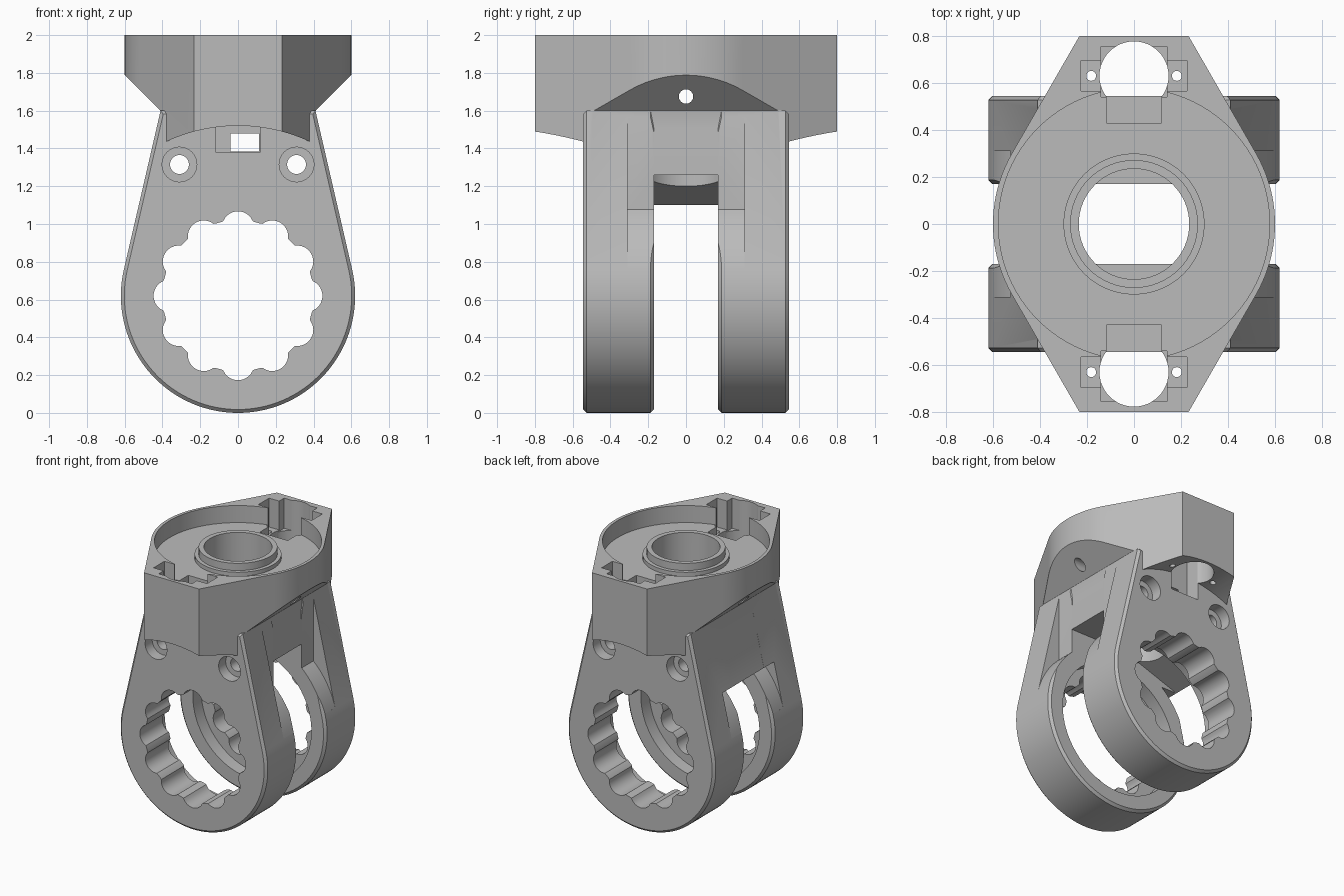
import bpy, bmesh, math
from mathutils import Matrix, Vector

cube = bpy.data.objects.get("Cube")
if cube:
    bpy.data.objects.remove(cube, do_unlink=True)

gray = bpy.data.materials.new("light_gray")
gray.use_nodes = True
gray.diffuse_color = (0.5, 0.5, 0.5, 1)
gray.node_tree.nodes["Principled BSDF"].inputs["Base Color"].default_value = (0.5, 0.5, 0.5, 1)

AXLE = 0.62   # height of the big holes
RING = 0.62   # outer radius of the arms


def prism(name, outline, axis, lo, hi, chamfer=0):
    """Extrude a 2D outline along an axis (y outlines are x,z)."""
    place = {"x": lambda a, b, h: (h, a, b), "y": lambda a, b, h: (a, h, b),
             "z": lambda a, b, h: (a, b, h)}[axis]
    bm = bmesh.new()
    low = [bm.verts.new(place(a, b, lo)) for a, b in outline]
    high = [bm.verts.new(place(a, b, hi)) for a, b in outline]
    caps = [bm.faces.new(low), bm.faces.new(high[::-1])]
    n = len(outline)
    for i in range(n):
        j = (i + 1) % n
        bm.faces.new((low[j], low[i], high[i], high[j]))
    bmesh.ops.recalc_face_normals(bm, faces=bm.faces)
    if chamfer:
        edges = list({e for f in caps for e in f.edges})
        bmesh.ops.bevel(bm, geom=edges, offset=chamfer, segments=1, affect="EDGES")
    mesh = bpy.data.meshes.new(name)
    bm.to_mesh(mesh)
    bm.free()
    mesh.materials.append(gray)
    ob = bpy.data.objects.new(name, mesh)
    bpy.context.collection.objects.link(ob)
    return ob


def arc(cx, cy, r, start, end, n):
    return [(cx + r * math.cos(math.radians(start + (end - start) * i / n)),
             cy + r * math.sin(math.radians(start + (end - start) * i / n)))
            for i in range(n + 1)]


def circle(cx, cy, r, n=48):
    return arc(cx, cy, r, 0, 360, n)[:-1]


def rect(x0, x1, y0, y1):
    return [(x0, y0), (x1, y0), (x1, y1), (x0, y1)]


def combine(target, tool, operation):
    tool.hide_render = True
    mod = target.modifiers.new("cut", "BOOLEAN")
    mod.operation, mod.solver, mod.object = operation, "EXACT", tool
    bpy.context.view_layer.objects.active = target
    bpy.ops.object.modifier_apply(modifier=mod.name)
    bpy.data.objects.remove(tool, do_unlink=True)


def cut(*args):
    combine(bracket, prism("cutter", *args), "DIFFERENCE")


# Head: a round body drawn out to two flat ends, shaped below by a side profile
half = [(0.232, 0.8), (-0.232, 0.8)]
outline = (arc(0, 0, 0.6, -30, 30, 20) + half
           + arc(0, 0, 0.6, 150, 210, 20) + [(-x, -y) for x, y in half])
bracket = prism("bracket", outline, "z", 1.3, 2)
edge = math.degrees(math.acos(0.38 / 0.9))
profile = (arc(0, AXLE, 0.9, 180 - edge, edge, 24)
           + [(0.412, 1.6), (0.61, 1.798), (0.61, 2.1),
              (-0.61, 2.1), (-0.61, 1.798), (-0.412, 1.6)])
combine(bracket, prism("profile", profile, "y", -1, 1), "INTERSECT")

# Two chamfered arms
arm = arc(0, AXLE, RING, 167, 373, 72) + [(0.41, 1.6), (-0.41, 1.6)]
for s in (-1, 1):
    lo, hi = sorted((s * 0.17, s * 0.545))
    combine(bracket, prism("arm", arm, "y", lo, hi, 0.018), "UNION")

# Web joining the arms
web = [(-0.41, 1.6), (-0.525, 1.1), (-0.06, 1.26), (0.42, 1.26), (0.41, 1.6)]
combine(bracket, prism("web", web, "y", -0.19, 0.19), "UNION")

# Side recesses that leave the inner arm edges round
right = (arc(0, AXLE, RING, 14, 47.6, 16)
         + [(0.418, 1.57), (0.8, 1.57), (0.8, 0.8)])
left = (arc(0, AXLE, RING, 166, 129.3, 16)
        + [(-0.393, 1.1), (-0.8, 1.1), (-0.8, 0.8)])
for side in (right, left):
    cut(side, "y", -0.31, 0.31)

# Scalloped openings with a round counterbore on the inner faces
scallop = []
for i in range(192):
    t = 2 * math.pi * i / 192
    p = (t + math.pi / 12) % (math.pi / 6) - math.pi / 12
    reach = 0.085 ** 2 - (0.362 * math.sin(p)) ** 2
    r = max(0.4, 0.362 * math.cos(p) + math.sqrt(max(reach, 0))) if reach > 0 else 0.4
    scallop.append((r * math.cos(t), AXLE + r * math.sin(t)))
cut(scallop, "y", -1, 1)
cut(circle(0, AXLE, 0.5, 72), "y", -0.27, 0.27)

# Counterbored screw holes through the arms
for s in (-1, 1):
    cut(circle(s * 0.31, 1.315, 0.05, 32), "y", -1, 1)
    for lo, hi in ((-0.7, -0.46), (0.46, 0.7)):
        cut(circle(s * 0.31, 1.315, 0.092, 32), "y", lo, hi)

# Bearing seat with a stepped hub
cut(circle(0, 0, 0.577, 96), "z", 1.87, 2.1)
combine(bracket, prism("hub_step", circle(0, 0, 0.3, 64), "z", 1.8, 1.9), "UNION")
combine(bracket, prism("hub", circle(0, 0, 0.272, 64), "z", 1.8, 1.955), "UNION")
cut(circle(0, 0, 0.235, 64), "z", 1.2, 2.1)

# Cross hole and cable window
cut(circle(0, 1.675, 0.038, 24), "x", -1, 1)
cut(rect(-0.04, 0.11, 1.385, 1.48), "y", -1, 1)

# Connector pockets at both ends
for s in (-1, 1):
    def span(a, b):
        return sorted((s * a, s * b))
    cut(rect(-0.118, 0.118, *span(0.43, 0.56)), "z", 1.38, 2.1)
    cut(circle(0, s * 0.63, 0.147), "z", 1.39, 2.1)
    cut(rect(-0.225, 0.225, *span(0.565, 0.695)), "z", 1.78, 2.1)
    cut(rect(-0.14, 0.14, *span(0.54, 0.755)), "z", 1.77, 2.1)
    for x in (-0.182, 0.182):
        cut(circle(x, s * 0.63, 0.021, 20), "z", 1.2, 2.1)

# Smooth the curved walls, keep the edges sharp
bpy.ops.object.select_all(action="DESELECT")
bracket.select_set(True)
bpy.context.view_layer.objects.active = bracket
bpy.ops.object.shade_smooth_by_angle(angle=math.radians(25))
